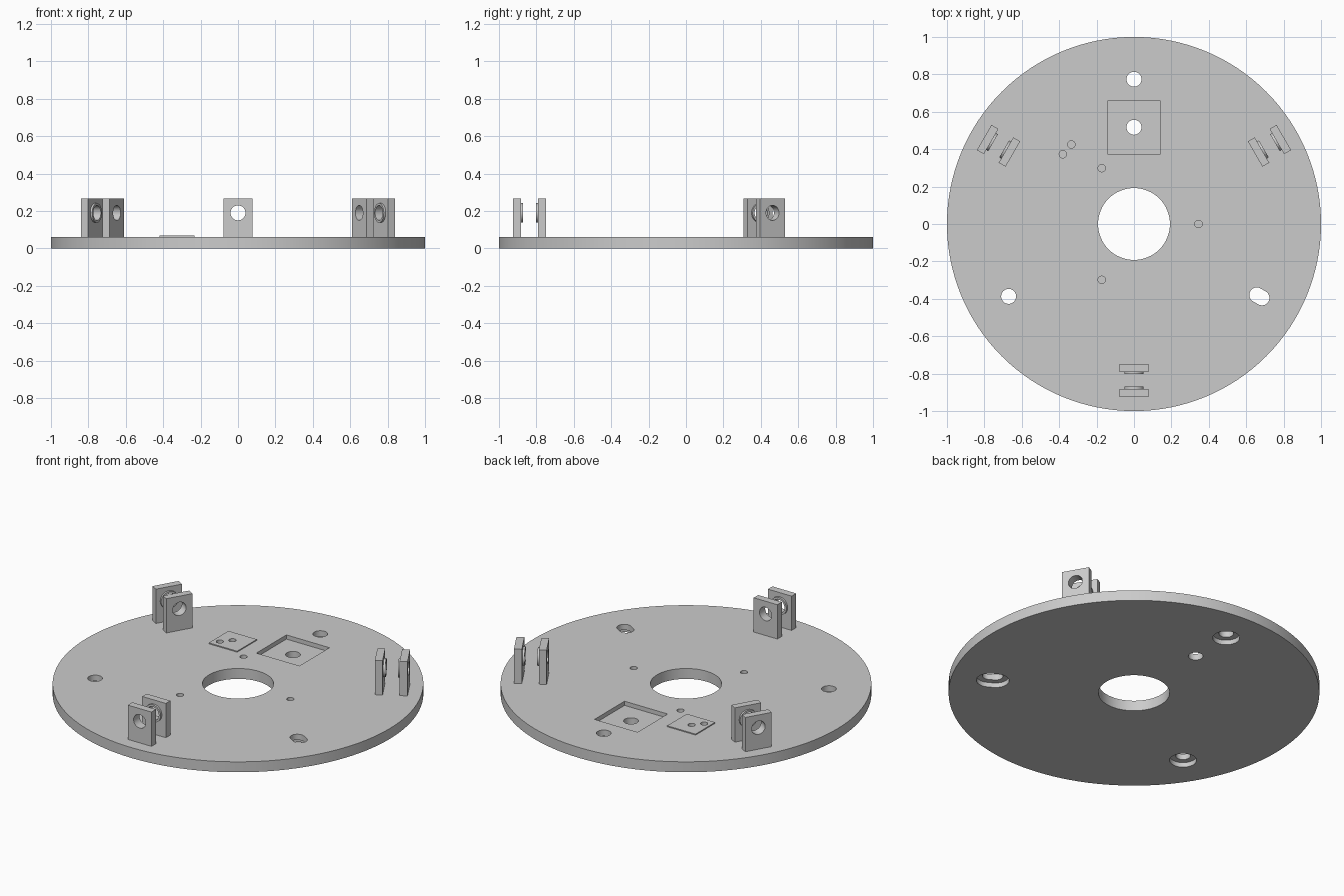
import bpy, bmesh
from math import sin, cos, pi, radians
from mathutils import Matrix, Vector

cube = bpy.data.objects.get("Cube")
if cube:
    bpy.data.objects.remove(cube, do_unlink=True)

grey = bpy.data.materials.new("plain grey")
grey.use_nodes = True
grey.diffuse_color = (0.6, 0.6, 0.6, 1)
grey.node_tree.nodes["Principled BSDF"].inputs["Base Color"].default_value = (0.6, 0.6, 0.6, 1)

THICK = 0.062


def prism(name, profile, z0, z1, matrix=Matrix()):
    """Extrude a closed 2D outline from z0 to z1."""
    bm = bmesh.new()
    low = [bm.verts.new((x, y, z0)) for x, y in profile]
    high = [bm.verts.new((x, y, z1)) for x, y in profile]
    bm.faces.new(low[::-1])
    bm.faces.new(high)
    n = len(profile)
    for i in range(n):
        j = (i + 1) % n
        bm.faces.new((low[i], low[j], high[j], high[i]))
    bm.transform(matrix)
    bmesh.ops.recalc_face_normals(bm, faces=bm.faces)
    mesh = bpy.data.meshes.new(name)
    bm.to_mesh(mesh)
    bm.free()
    mesh.materials.append(grey)
    obj = bpy.data.objects.new(name, mesh)
    bpy.context.collection.objects.link(obj)
    return obj


def circle(r, x=0, y=0, n=32):
    return [(x + r * cos(2 * pi * i / n), y + r * sin(2 * pi * i / n)) for i in range(n)]


def rect(x0, x1, y0, y1):
    return [(x0, y0), (x1, y0), (x1, y1), (x0, y1)]


def slot(r, x, y, half, angle, n=32):
    """Rounded slot outline stretched along the given angle."""
    pts = []
    for end in (0, 1):
        a = angle + end * pi
        cx, cy = x + half * cos(a), y + half * sin(a)
        for i in range(n // 2 + 1):
            t = a - pi / 2 + 2 * pi * i / n
            pts.append((cx + r * cos(t), cy + r * sin(t)))
    return pts


def cut(target, profile, z0, z1, matrix=Matrix()):
    cutter = prism("cutter", profile, z0, z1, matrix)
    cutter.hide_render = True
    mod = target.modifiers.new("cut", "BOOLEAN")
    mod.operation, mod.solver, mod.object = "DIFFERENCE", "EXACT", cutter
    bpy.context.view_layer.objects.active = target
    bpy.ops.object.modifier_apply(modifier=mod.name)
    bpy.data.objects.remove(cutter, do_unlink=True)


def finish(obj):
    bpy.ops.object.select_all(action="DESELECT")
    obj.select_set(True)
    bpy.context.view_layer.objects.active = obj
    bpy.ops.object.shade_smooth_by_angle(angle=radians(30))


# Round base plate with central opening
base = prism("base_plate", circle(1, n=128), 0, THICK)
cut(base, circle(0.192, n=64), -1, 1)

# Three mounting holes, counterbored underneath; one is a slot
for deg in (90, 210, 330):
    a = radians(deg)
    x, y = 0.774 * cos(a), 0.774 * sin(a)
    for r, top in ((0.04, 1), (0.073, 0.028)):
        outline = slot(r, x, y, 0.016, a) if deg == 330 else circle(r, x, y)
        cut(base, outline, -1, top)

# Square pocket with through hole
cut(base, rect(-0.142, 0.142, 0.375, 0.658), THICK - 0.025, 1)
cut(base, circle(0.04, 0, 0.517), -1, 1)

# Small blind holes around the opening
for deg in (0, 120, 240):
    a = radians(deg)
    cut(base, circle(0.02, 0.345 * cos(a), 0.345 * sin(a), 24), 0.02, 1)
finish(base)

# Thin raised pad with two small holes
pad = prism("raised_pad", rect(-0.42, -0.233, 0.325, 0.51), THICK - 0.015, THICK + 0.006)
for x, y in ((-0.335, 0.425), (-0.38, 0.373)):
    for part in (pad, base):
        cut(part, circle(0.02, x, y, 24), 0.02, 1)
finish(pad)
finish(base)

# Three pairs of bracket lugs with inward facing bosses
HOLE_Z = 0.19
# local x stays tangential, local y becomes up, local z becomes radial
for name, deg in (("front", -90), ("left", 30), ("right", 150)):
    a = radians(deg)
    radial = Vector((cos(a), sin(a), 0))
    tangent = Vector((-sin(a), cos(a), 0))
    frame = Matrix((tangent, (0, 0, 1), radial)).transposed().to_4x4()
    for side, near, far, boss0, boss1 in (("inner", 0.748, 0.79, 0.789, 0.802),
                                          ("outer", 0.882, 0.925, 0.87, 0.883)):
        lug = prism(f"{name}_{side}_lug", rect(-0.078, 0.078, THICK, 0.266), near, far, frame)
        boss = prism(f"{name}_{side}_boss", circle(0.052, 0, HOLE_Z), boss0, boss1, frame)
        for part in (lug, boss):
            cut(part, circle(0.04, 0, HOLE_Z), 0.6, 1.1, frame)
            finish(part)
